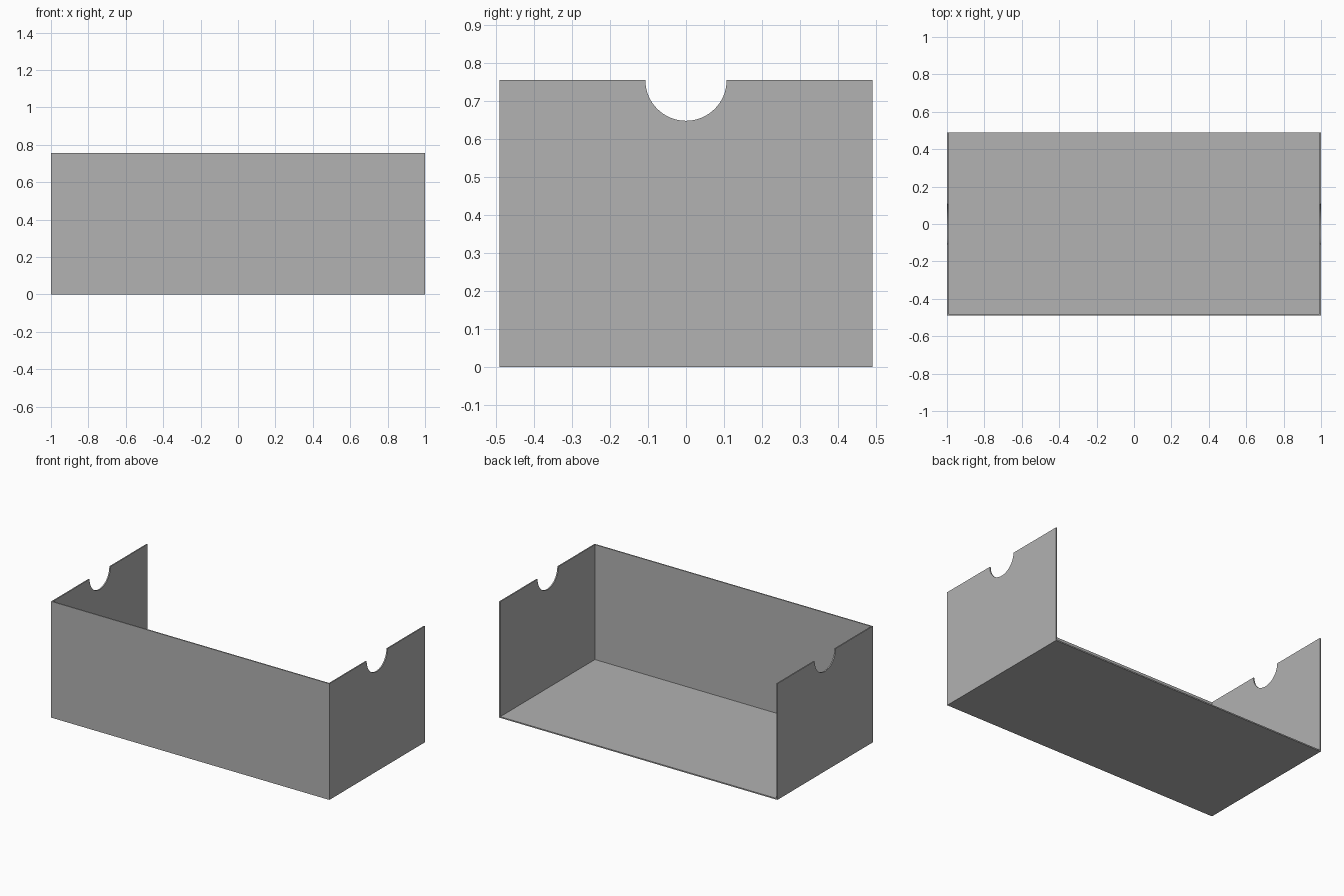
import bpy, bmesh, math
from mathutils import Vector

if "Cube" in bpy.data.objects:
    bpy.data.objects.remove(bpy.data.objects["Cube"])

W, D, H, T = 1.0, 0.49, 0.755, 0.008   # half width, half depth, height, panel thickness
R = 0.107                              # hand notch radius

grey = bpy.data.materials.new("grey")
grey.diffuse_color = (0.445, 0.445, 0.445, 1)
grey.use_nodes = True
grey.node_tree.nodes["Principled BSDF"].inputs["Base Color"].default_value = grey.diffuse_color


def panel(name, outline, push):
    """Extrude a flat outline into a thin panel."""
    bm = bmesh.new()
    face = bm.faces.new([bm.verts.new(p) for p in outline])
    ext = bmesh.ops.extrude_face_region(bm, geom=[face])
    moved = [g for g in ext["geom"] if isinstance(g, bmesh.types.BMVert)]
    bmesh.ops.translate(bm, verts=moved, vec=Vector(push))
    bmesh.ops.recalc_face_normals(bm, faces=bm.faces)
    mesh = bpy.data.meshes.new(name)
    bm.to_mesh(mesh)
    bm.free()
    mesh.materials.append(grey)
    obj = bpy.data.objects.new(name, mesh)
    bpy.context.collection.objects.link(obj)
    return obj


# Floor between the side walls, behind the front wall
xi, yf = W - T, -D + T
panel("floor", [(-xi, yf, 0), (xi, yf, 0), (xi, D, 0), (-xi, D, 0)], (0, 0, T))

# Front wall
panel("front_wall", [(-xi, -D, 0), (xi, -D, 0), (xi, -D, H), (-xi, -D, H)], (0, T, 0))

# Side walls with a half-round hand notch in the top edge
steps = 32
notch = [(R * math.cos(math.pi * i / steps), H - R * math.sin(math.pi * i / steps))
         for i in range(steps + 1)]
profile = [(-D, 0), (D, 0), (D, H)] + notch + [(-D, H)]
for name, side in (("left_wall", -1), ("right_wall", 1)):
    wall = panel(name, [(side * W, y, z) for y, z in profile], (-side * T, 0, 0))
    # Smooth only the notch curve
    for poly in wall.data.polygons:
        poly.use_smooth = len(poly.vertices) == 4 and 0.01 < poly.center.z < H - 0.001 \
            and abs(poly.center.y) < R
    for edge in wall.data.edges:
        a, b = (wall.data.vertices[v].co for v in edge.vertices)
        edge.use_edge_sharp = abs(a.x - b.x) < 1e-5
